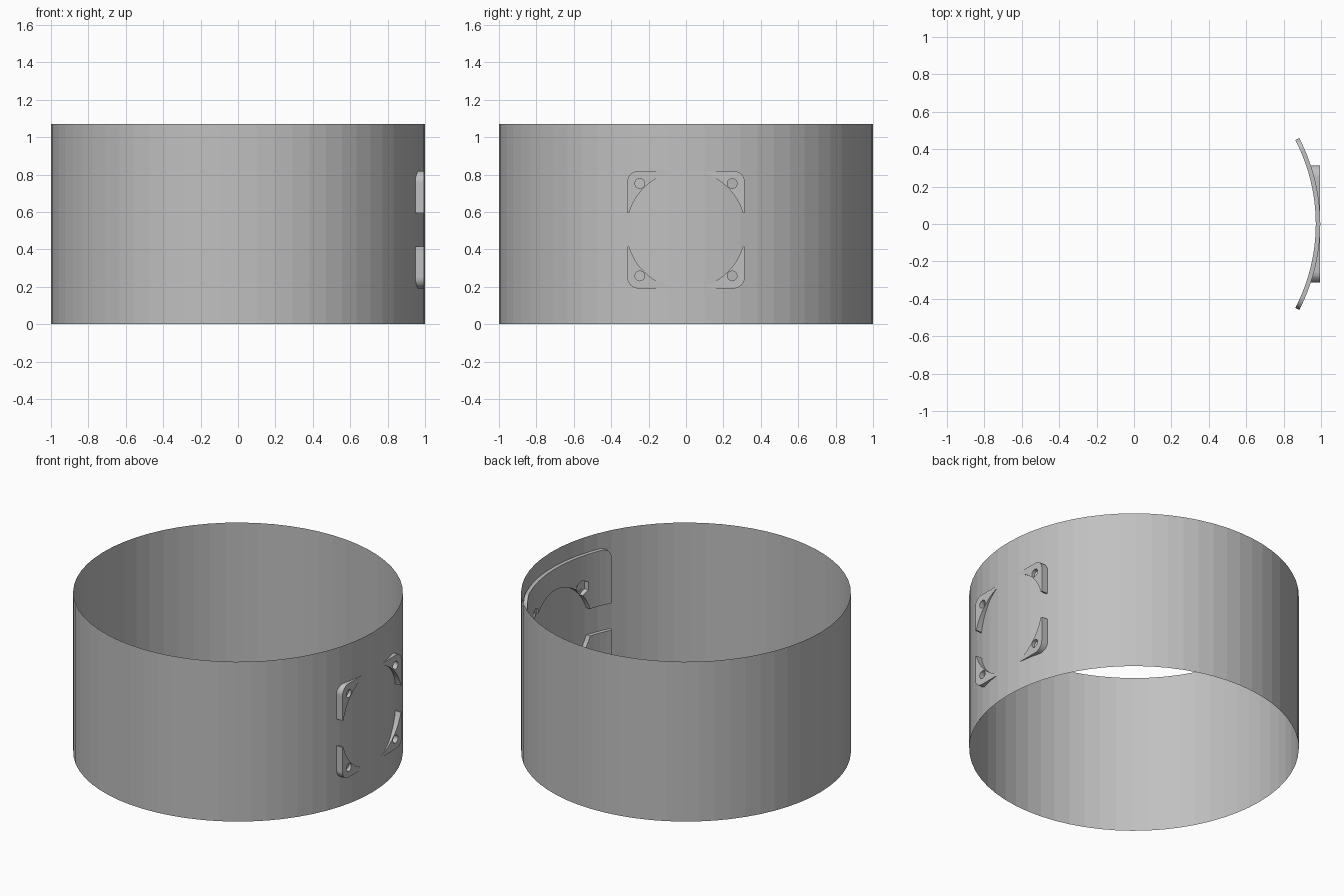
import bpy, bmesh, math
from mathutils import Matrix

if "Cube" in bpy.data.objects:
    bpy.data.objects.remove(bpy.data.objects["Cube"])

ZC = 0.505                                   # height of the fan mount centre

grey = bpy.data.materials.new("plain grey")
grey.diffuse_color = (0.53, 0.53, 0.53, 1)
grey.use_nodes = True
grey.node_tree.nodes["Principled BSDF"].inputs["Base Color"].default_value = grey.diffuse_color


def make(name, bm):
    bmesh.ops.recalc_face_normals(bm, faces=bm.faces)
    me = bpy.data.meshes.new(name)
    bm.to_mesh(me)
    bm.free()
    me.materials.append(grey)
    ob = bpy.data.objects.new(name, me)
    bpy.context.collection.objects.link(ob)
    return ob


def prism(name, outline, x0, x1, y=0, z=ZC, taper=False):
    """Extrude a y-z outline along x; taper makes the sides radial to the z axis."""
    bm = bmesh.new()
    rings = []
    for x in (x0, x1):
        k = x / 0.885 if taper else 1
        rings.append([bm.verts.new((x, y + a * k, z + b)) for a, b in outline])
    n = len(outline)
    bm.faces.new(rings[0])
    bm.faces.new(rings[1])
    for i in range(n):
        j = (i + 1) % n
        bm.faces.new((rings[0][i], rings[0][j], rings[1][j], rings[1][i]))
    return make(name, bm)


def polygon(r, n, turn=0):
    return [(r * math.cos(turn + math.tau * i / n), r * math.sin(turn + math.tau * i / n))
            for i in range(n)]


def rounded(half, r, steps=8):
    pts = []
    for q, (sy, sz) in enumerate(((1, 1), (-1, 1), (-1, -1), (1, -1))):
        for i in range(steps + 1):
            t = (q + i / steps) * math.pi / 2
            pts.append((sy * (half - r) + r * math.cos(t), sz * (half - r) + r * math.sin(t)))
    return pts


def cylinder(name, r, h, n, z=0, caps=True):
    bm = bmesh.new()
    bmesh.ops.create_cone(bm, cap_ends=caps, segments=n, radius1=r, radius2=r, depth=h,
                          matrix=Matrix.Translation((0, 0, z + h / 2)))
    return make(name, bm)


def boolean(ob, other, op):
    m = ob.modifiers.new(op, 'BOOLEAN')
    m.operation, m.object, m.solver = op, other, 'EXACT'
    bpy.context.view_layer.objects.active = ob
    bpy.ops.object.modifier_apply(modifier=m.name)
    bpy.data.objects.remove(other)


# thin open ring wall
cylinder("ring_wall", 1.0, 1.07, 64, caps=False)

# curved backing plate with a flat square mount in front
bracket = cylinder("mount_bracket", 0.996, 1.4, 128, z=-0.2)
boolean(bracket, prism("plate_outline", rounded(0.46, 0.075), 0.7, 1.1, taper=True), 'INTERSECT')
boolean(bracket, prism("square_mount", rounded(0.314, 0.06), 0.85, 0.994), 'UNION')
boolean(bracket, cylinder("inner_bore", 0.972, 2, 128, z=-0.5), 'DIFFERENCE')

# round opening and side slots
boolean(bracket, prism("opening", polygon(0.317, 96), 0.7, 1.2), 'DIFFERENCE')
slot = [(-0.7, -0.09), (0.7, -0.09), (0.7, 0.09), (-0.7, 0.09)]
boolean(bracket, prism("slot", slot, 0.7, 1.2), 'DIFFERENCE')

# bolt holes with hexagonal nut pockets on the inside
for sy in (-1, 1):
    for sz in (-1, 1):
        y, z = sy * 0.247, ZC + sz * 0.247
        boolean(bracket, prism("bolt_hole", polygon(0.026, 24), 0.7, 1.2, y, z), 'DIFFERENCE')
        boolean(bracket, prism("nut_pocket", polygon(0.052, 6, math.pi / 6), 0.7, 0.962, y, z),
                'DIFFERENCE')
